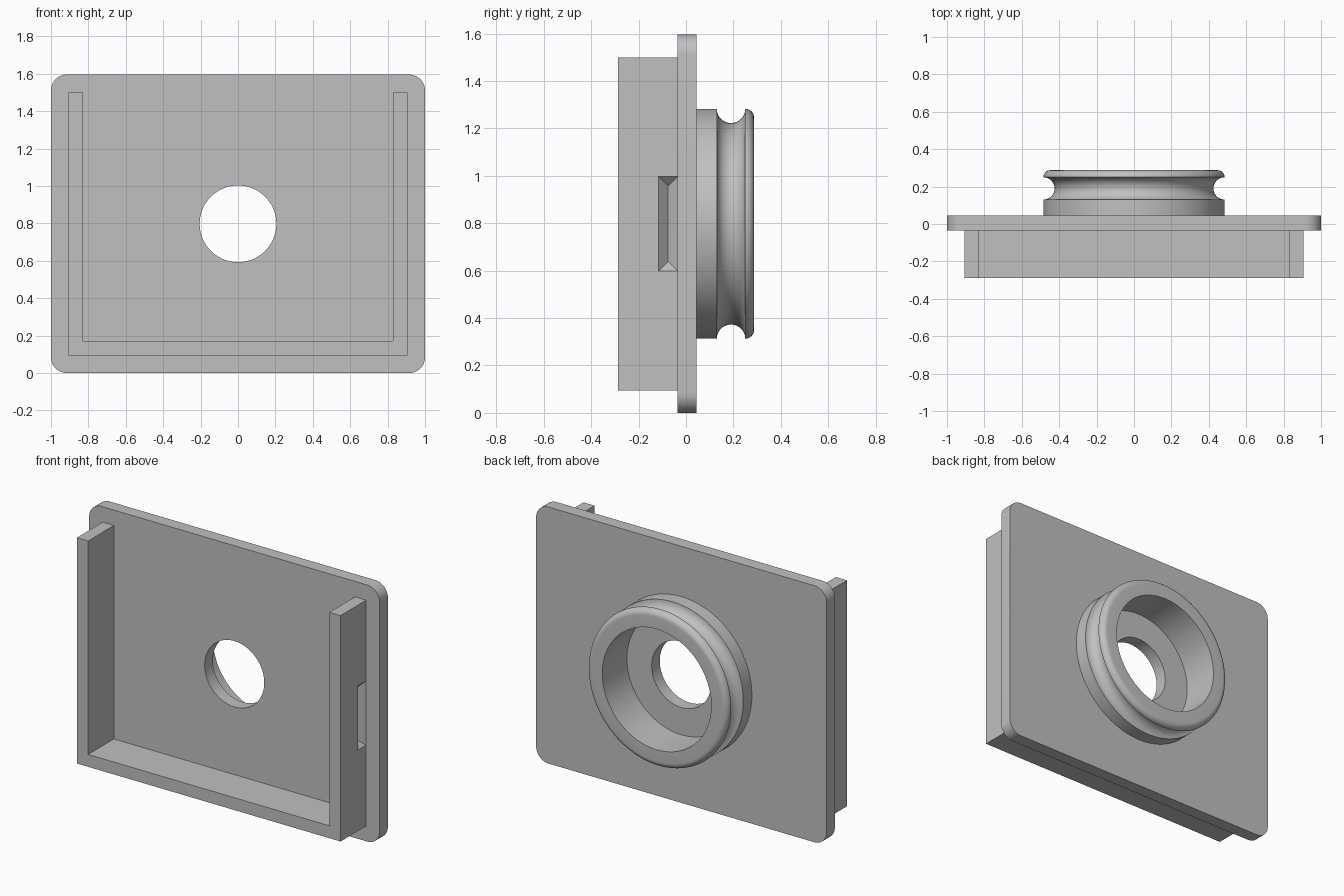
import bpy
import bmesh
from math import sin, cos, pi, radians
from mathutils import Vector

if "Cube" in bpy.data.objects:
    bpy.data.objects.remove(bpy.data.objects["Cube"], do_unlink=True)

GREY = (0.53, 0.53, 0.53, 1)
grey = bpy.data.materials.new("plain grey")
grey.use_nodes = True
grey.diffuse_color = GREY
grey.node_tree.nodes["Principled BSDF"].inputs["Base Color"].default_value = GREY

FRONT, BACK, DEPTH = -0.035, 0.045, 0.2875   # plate faces and overall half depth
HEIGHT, MID = 1.596, 0.798


def finish(name, bm):
    bmesh.ops.recalc_face_normals(bm, faces=bm.faces)
    mesh = bpy.data.meshes.new(name)
    bm.to_mesh(mesh)
    bm.free()
    mesh.materials.append(grey)
    obj = bpy.data.objects.new(name, mesh)
    bpy.context.collection.objects.link(obj)
    return obj


def extrude_outline(name, outline, y0, y1):
    """Extrude an (x, z) outline from y0 to y1."""
    bm = bmesh.new()
    face = bm.faces.new([bm.verts.new((x, y0, z)) for x, z in outline])
    ext = bmesh.ops.extrude_face_region(bm, geom=[face])["geom"]
    verts = [v for v in ext if isinstance(v, bmesh.types.BMVert)]
    bmesh.ops.translate(bm, verts=verts, vec=(0, y1 - y0, 0))
    return finish(name, bm)


def arc(cx, cz, r, start, end, steps):
    angles = [radians(start + (end - start) * i / steps) for i in range(steps + 1)]
    return [(cx + r * cos(a), cz + r * sin(a)) for a in angles]


def select_only(obj):
    bpy.ops.object.select_all(action="DESELECT")
    obj.select_set(True)
    bpy.context.view_layer.objects.active = obj


def cut(obj, cutter):
    select_only(obj)
    mod = obj.modifiers.new("cut", "BOOLEAN")
    mod.operation, mod.solver, mod.object = "DIFFERENCE", "EXACT", cutter
    bpy.ops.object.modifier_apply(modifier=mod.name)
    bpy.data.objects.remove(cutter, do_unlink=True)


def smooth(obj):
    select_only(obj)
    bpy.ops.object.shade_smooth_by_angle(angle=radians(30))


# Rounded base plate with a round through hole
r = 0.085
corners = [(1, HEIGHT, 0), (-1, HEIGHT, 90), (-1, 0, 180), (1, 0, 270)]
outline = []
for x, z, a in corners:
    outline += arc(x * (1 - r), r if z == 0 else z - r, r, a, a + 90, 10)
plate = extrude_outline("base_plate", outline, FRONT, BACK)
hole = extrude_outline("hole_cutter", arc(0, MID, 0.205, 0, 355, 71), -0.2, 0.2)
cut(plate, hole)
smooth(plate)

# U-shaped rim on the front: two side walls and a bottom wall
W, T, LOW, TOP = 0.907, 0.077, 0.095, 1.5
half = [(W, LOW), (W, TOP), (W - T, TOP), (W - T, LOW + T)]
rim = extrude_outline("front_rim", half + [(-x, z) for x, z in reversed(half)],
                      -DEPTH, FRONT)

# V-shaped notch with sloped ends in the outside of each side wall
for side in (1, -1):
    bm = bmesh.new()
    d = 0.04
    for depth, inset in ((-d / 4, -d / 4), (d, d)):
        for y in (FRONT - 2 * d + inset, FRONT - inset):
            for z in (MID - 0.2 + inset, MID + 0.2 - inset):
                bm.verts.new((side * (W - depth), y, z))
    bmesh.ops.remove_doubles(bm, verts=bm.verts, dist=0.0001)
    bmesh.ops.convex_hull(bm, input=bm.verts)
    cut(rim, finish("notch_cutter", bm))

# Turned collar on the back: groove, rounded lip and straight bore
R, BORE, LIP = 0.485, 0.375, 0.0375
profile = [(R, BACK)]
profile += [(R - 0.06 * sin(pi * i / 16), 0.19 - 0.06 * cos(pi * i / 16)) for i in range(17)]
profile += arc(R - LIP, DEPTH - LIP, LIP, 0, 90, 8)
profile += [(BORE, DEPTH), (BORE, BACK)]
bm = bmesh.new()
pts = [bm.verts.new((x, y, MID)) for x, y in profile]
edges = [bm.edges.new(pair) for pair in zip(pts, pts[1:])]
bmesh.ops.spin(bm, geom=pts + edges, cent=Vector((0, 0, MID)), axis=(0, 1, 0),
               angle=2 * pi, steps=96, use_merge=True)
bmesh.ops.remove_doubles(bm, verts=bm.verts, dist=0.0001)
collar = finish("grooved_collar", bm)
smooth(collar)
